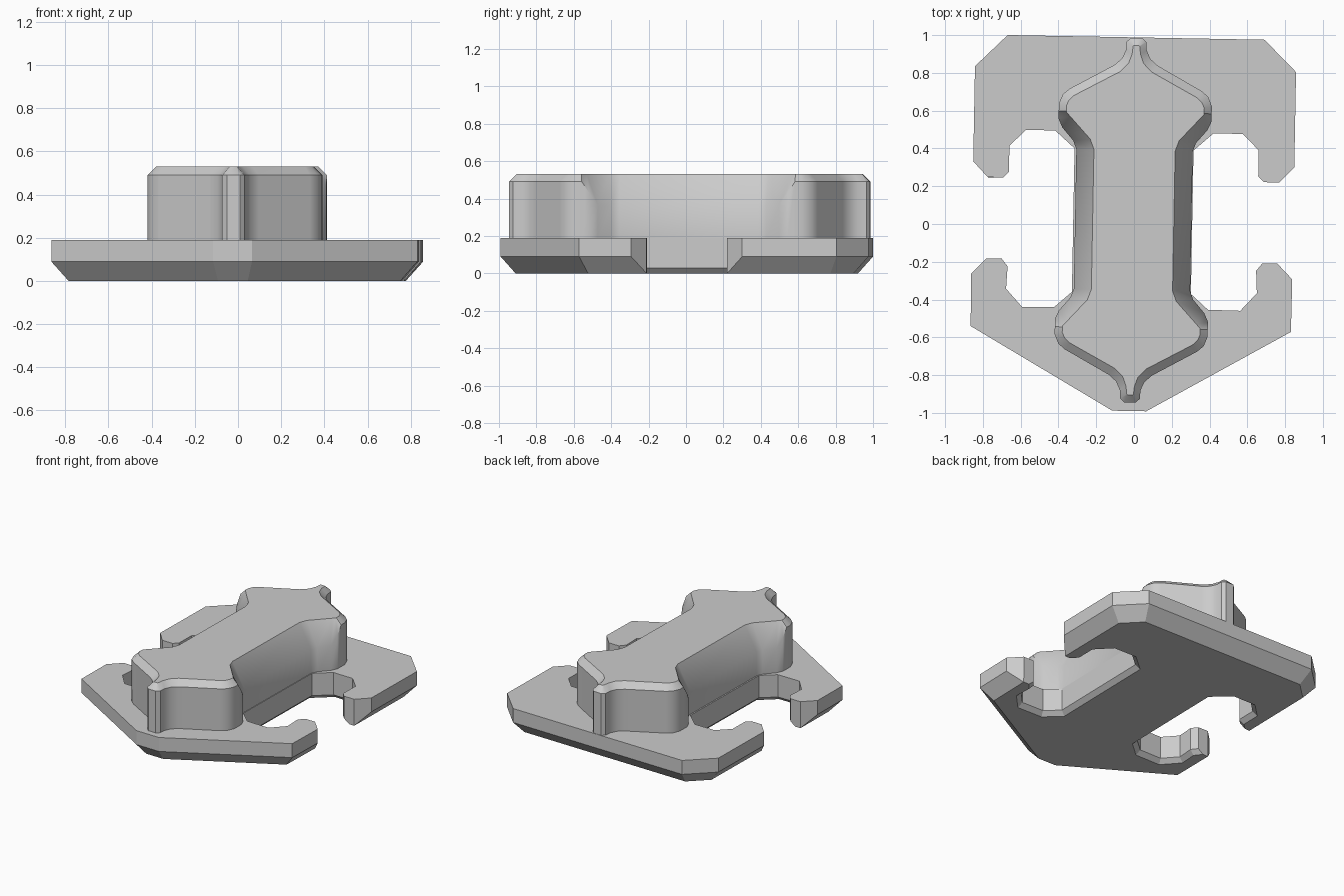
import bpy, bmesh, math
from mathutils import Vector

cube = bpy.data.objects.get("Cube")
if cube:
    bpy.data.objects.remove(cube, do_unlink=True)

grey = bpy.data.materials.new("plain grey")
grey.use_nodes = True
grey.diffuse_color = (0.6, 0.6, 0.6, 1)
grey.node_tree.nodes["Principled BSDF"].inputs["Base Color"].default_value = (0.6, 0.6, 0.6, 1)

TURN = math.radians(-1.05)  # the whole piece sits slightly turned


def loft(name, rings, location, smooth):
    """Join equal-length rings of points, listed bottom to top, and cap both ends."""
    bm = bmesh.new()
    loops = [[bm.verts.new(p) for p in ring] for ring in rings]
    n = len(loops[0])
    for low, high in zip(loops, loops[1:]):
        for i in range(n):
            j = (i + 1) % n
            bm.faces.new((low[i], low[j], high[j], high[i]))
    bm.faces.new(loops[0][::-1])
    bm.faces.new(loops[-1])
    bmesh.ops.remove_doubles(bm, verts=bm.verts, dist=0.003)
    bmesh.ops.recalc_face_normals(bm, faces=bm.faces)
    mesh = bpy.data.meshes.new(name)
    bm.to_mesh(mesh)
    bm.free()
    mesh.materials.append(grey)
    obj = bpy.data.objects.new(name, mesh)
    obj.location = location
    obj.rotation_euler.z = TURN
    bpy.context.collection.objects.link(obj)
    if smooth:
        bpy.ops.object.select_all(action='DESELECT')
        obj.select_set(True)
        bpy.context.view_layer.objects.active = obj
        bpy.ops.object.shade_smooth_by_angle(angle=math.radians(40))
    return obj


def inset_outline(points, depths):
    """Move every edge inward by its own depth and intersect the neighbours."""
    result = []
    for i, p in enumerate(points):
        q0, q1 = points[i - 1], points[(i + 1) % len(points)]
        a, b = (p - q0).normalized(), (q1 - p).normalized()
        na, nb = Vector((-a.y, a.x)), Vector((-b.y, b.x))
        da, db = depths[i - 1], depths[i]
        det = na.x * nb.y - na.y * nb.x
        if abs(det) < 0.02:
            result.append(p + na * da)
        else:
            result.append(p + Vector((da * nb.y - db * na.y, db * na.x - da * nb.x)) / det)
    return result


# Base plate: right half of the outline from front to back, then mirrored
half = [(.09, -.99), (.848, -.556), (.85, -.278), (.77, -.196), (.69, -.196),
        (.658, -.236), (.664, -.355), (.578, -.449), (.407, -.447), (.315, -.365),
        (.315, .395), (.42, .488), (.575, .487), (.66, .402), (.66, .265),
        (.69, .234), (.772, .234), (.85, .316), (.85, .82), (.68, .988)]
outline = [Vector(p) for p in half] + [Vector((-x, y)) for x, y in reversed(half)]

# Wide chamfer on the outer rim, none on the hook tips, small one in the notches
RIM, NOTCH = 0.08, 0.03
half_depths = [RIM] * 2 + [0] * 2 + [NOTCH] * 11 + [0] * 2 + [RIM] * 2
depths = half_depths + [RIM] + half_depths[::-1] + [RIM]
chamfer_top = {RIM: 0.09, NOTCH: 0.03, 0: 0.0}

bottom = [(p.x, p.y, 0) for p in inset_outline(outline, depths)]
middle = [(p.x, p.y, chamfer_top[max(depths[i - 1], depths[i])]) for i, p in enumerate(outline)]
top = [(p.x, p.y, 0.19) for p in outline]
loft("base_plate", [bottom, middle, top], (-0.007, 0, 0), False)

# Raised block: one quarter from the end tip to the waist
wall = [(.03, .965), (.052, .945), (.055, .90), (.075, .855), (.115, .82), (.35, .69),
        (.385, .66), (.405, .61), (.405, .57), (.405, .53), (.385, .485), (.325, .415), (.308, .37)]
crown = [(.014, .925), (.018, .92), (.022, .88), (.04, .83), (.085, .785), (.325, .655),
         (.352, .63), (.365, .60), (.365, .572), (.363, .565), (.345, .545), (.235, .425), (.215, .37)]
# The top chamfer runs deeper toward the waist
heights = [.49] * 9 + [.43, .365, .36, .36]


def full_ring(points, zs):
    quarter = [(x, y, z) for (x, y), z in zip(points, zs)]
    right = [(x, -y, z) for x, y, z in quarter] + quarter[::-1]
    return right + [(-x, y, z) for x, y, z in reversed(right)]


count = len(wall)
loft("raised_block",
     [full_ring(wall, [.18] * count), full_ring(wall, heights), full_ring(crown, [.53] * count)],
     (-0.004, 0.02, 0), True)
